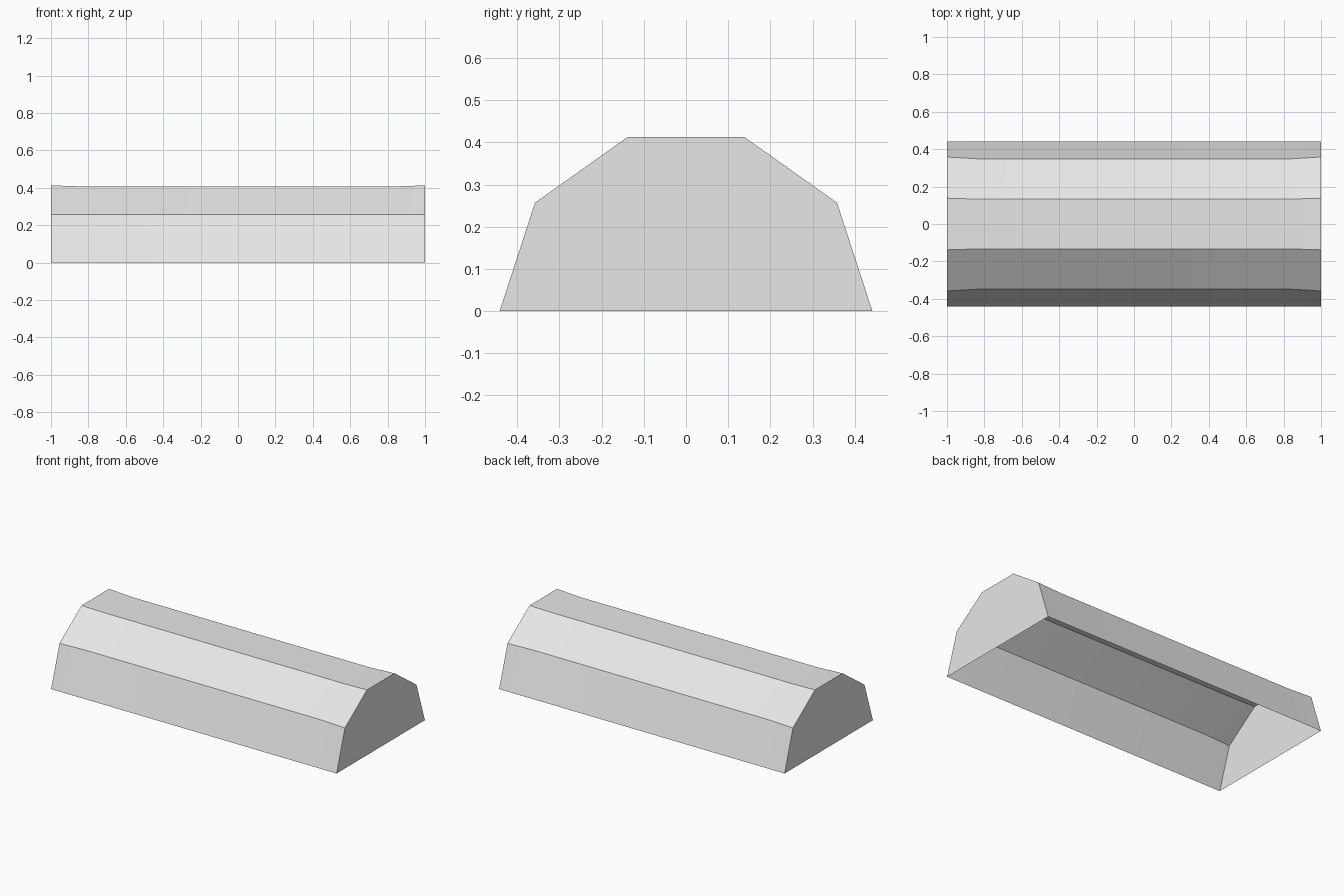
import bpy, bmesh

cube = bpy.data.objects.get("Cube")
if cube:
    bpy.data.objects.remove(cube, do_unlink=True)

# Single light grey material
grey = bpy.data.materials.new("light_grey")
grey.use_nodes = True
colour = (0.8, 0.8, 0.8, 1)
grey.diffuse_color = colour
grey.node_tree.nodes["Principled BSDF"].inputs["Base Color"].default_value = colour


def mirrored(half):
    """Complete a half profile (y, z) across the centre line."""
    return half + [(-y, z) for y, z in reversed(half)]


# The shell is slightly fuller at its ends than along its middle
end_profile = mirrored([(-0.442, 0), (-0.358, 0.257), (-0.138, 0.413)])
mid_profile = mirrored([(-0.442, 0), (-0.348, 0.257), (-0.133, 0.407)])
stations = [(-1, end_profile), (-0.83, mid_profile),
            (0.83, mid_profile), (1, end_profile)]

# Loft the walls and close both ends, leaving the underside open
bm = bmesh.new()
rings = [[bm.verts.new((x, y, z)) for y, z in profile] for x, profile in stations]
for a, b in zip(rings, rings[1:]):
    for i in range(len(a) - 1):
        bm.faces.new((a[i], b[i], b[i + 1], a[i + 1]))
bm.faces.new(rings[0])
bm.faces.new(list(reversed(rings[-1])))

mesh = bpy.data.meshes.new("open_faceted_shell")
bm.to_mesh(mesh)
bm.free()
mesh.materials.append(grey)
shell = bpy.data.objects.new("open_faceted_shell", mesh)
bpy.context.collection.objects.link(shell)

# Smooth the gentle end flare while the long facets stay crisp
bpy.ops.object.select_all(action="DESELECT")
shell.select_set(True)
bpy.context.view_layer.objects.active = shell
bpy.ops.object.shade_smooth_by_angle(angle=0.45)
